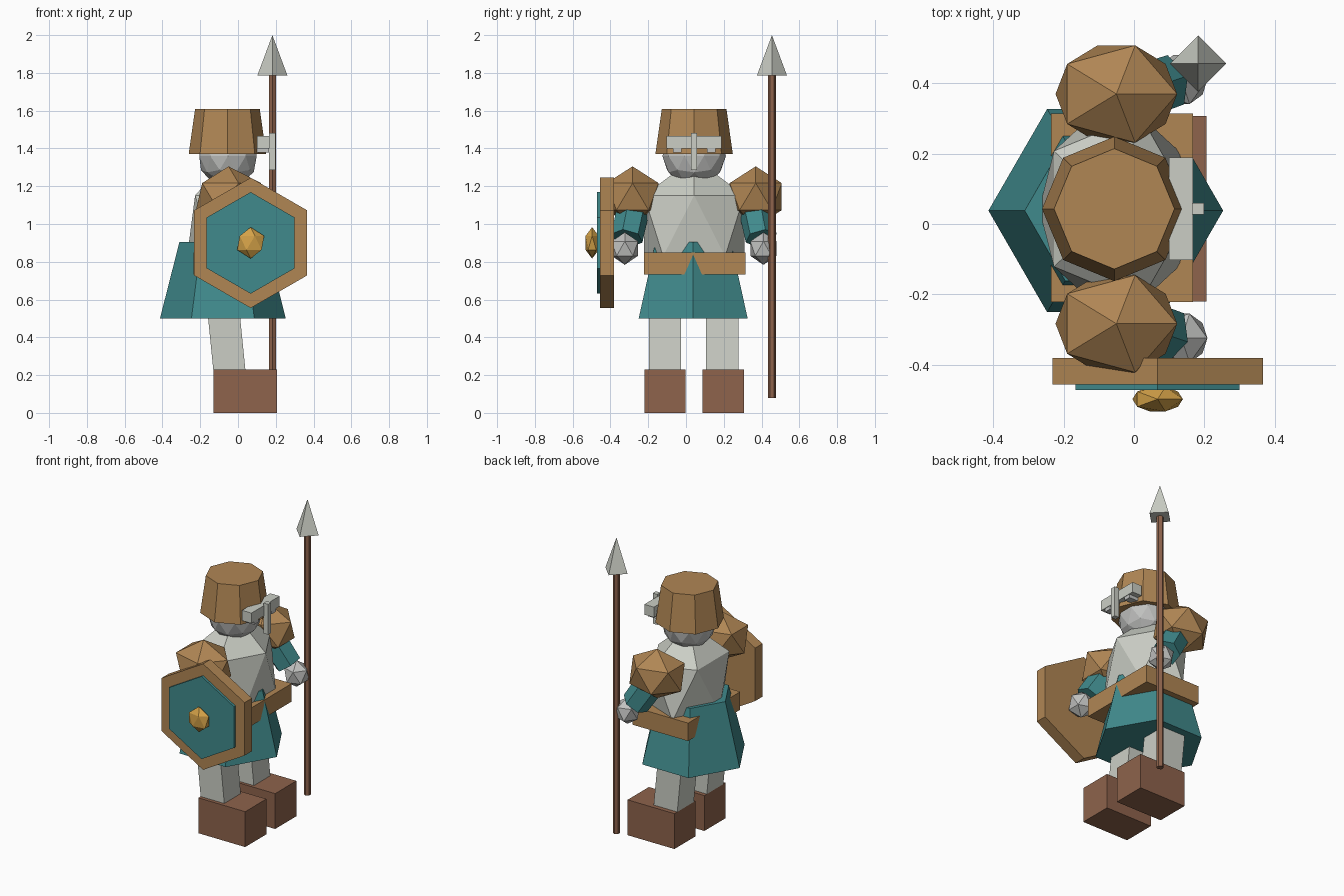
import bpy, bmesh, math
from mathutils import Vector, Matrix

if "Cube" in bpy.data.objects:
    bpy.data.objects.remove(bpy.data.objects["Cube"])

CY = 0.043  # body symmetry plane


def material(name, rgb):
    m = bpy.data.materials.new(name)
    lin = [((c / 255 + 0.055) / 1.055) ** 2.4 for c in rgb]
    m.diffuse_color = (*lin, 1)
    m.use_nodes = True
    m.node_tree.nodes["Principled BSDF"].inputs["Base Color"].default_value = m.diffuse_color
    return m


LEATHER = material("tan_leather", (176, 134, 84))
TEAL = material("teal_cloth", (64, 138, 140))
BROWN = material("brown_wood", (142, 99, 76))
STEEL = material("pale_steel", (203, 206, 197))
SKIN = material("grey_skin", (193, 194, 192))
GOLD = material("gold", (212, 162, 72))


def finish(name, bm, mat, matrix):
    bm.transform(matrix)
    bmesh.ops.recalc_face_normals(bm, faces=bm.faces)
    me = bpy.data.meshes.new(name)
    bm.to_mesh(me)
    bm.free()
    me.materials.append(mat)
    ob = bpy.data.objects.new(name, me)
    bpy.context.collection.objects.link(ob)
    return ob


def box(name, mat, x, y, z):
    """Box from (min, max) ranges."""
    bm = bmesh.new()
    bmesh.ops.create_cube(bm, size=1)
    c = Vector([(a + b) / 2 for a, b in (x, y, z)])
    s = [b - a for a, b in (x, y, z)]
    return finish(name, bm, mat, Matrix.Translation(c) @ Matrix.Diagonal((*s, 1)))


def ball(name, mat, c, s, sub=1):
    """Faceted ball with centre and radii."""
    bm = bmesh.new()
    bmesh.ops.create_icosphere(bm, subdivisions=sub, radius=1)
    return finish(name, bm, mat, Matrix.Translation(c) @ Matrix.Diagonal((*s, 1)))


def cone(name, mat, a, b, r1, r2, n, turn=0.0):
    """Prism or cone running from a to b with n sides."""
    a, b = Vector(a), Vector(b)
    d = b - a
    bm = bmesh.new()
    bmesh.ops.create_cone(bm, cap_ends=True, segments=n, radius1=r1, radius2=r2, depth=d.length)
    rot = Matrix.Identity(4) if d.normalized().z > 0.999 else d.to_track_quat('Z', 'Y').to_matrix().to_4x4()
    return finish(name, bm, mat, Matrix.Translation((a + b) / 2) @ rot @ Matrix.Rotation(turn, 4, 'Z'))


# Body, facing +x
ball("torso", STEEL, (-0.05, CY, 0.99), (0.245, 0.312, 0.36))
cone("skirt", TEAL, (-0.08, CY - 0.005, 0.5), (-0.08, CY - 0.005, 0.905), 0.333, 0.23, 6, math.pi / 6)
box("belt", LEATHER, (-0.235, 0.167), (-0.222, 0.314), (0.733, 0.85))

# Head and helmet
ball("head", SKIN, (-0.053, CY, 1.36), (0.16, 0.168, 0.165), 2)
cone("helmet", LEATHER, (-0.056, CY, 1.37), (-0.056, CY, 1.61), 0.205, 0.171, 8)
box("brow_guard", STEEL, (0.1, 0.168), (CY - 0.145, CY + 0.145), (1.4, 1.467))
box("nose_guard", STEEL, (0.165, 0.198), (CY - 0.016, CY + 0.016), (1.285, 1.483))

# Limbs, one set on each side
for side, s in (("left", 1), ("right", -1)):
    ball(side + "_shoulder", LEATHER, (-0.05, CY + s * 0.326, 1.145), (0.193, 0.162, 0.16))
    cone(side + "_arm", TEAL, (-0.05, CY + s * 0.31, 1.145), (0.085, CY + s * 0.355, 0.925), 0.09, 0.085, 6)
    ball(side + "_hand", SKIN, (0.135, CY + s * 0.367, 0.87), (0.082, 0.082, 0.086))
    y = CY - 0.003 + s * 0.152
    leg = box(side + "_leg", STEEL, (-0.085, 0.085), (y - 0.085, y + 0.085), (0.15, 0.66))
    for v in leg.data.vertices:  # legs lean slightly back at the top
        v.co.x += -0.073 - 0.1 * (v.co.z - 0.5)
    y = CY + s * 0.153 + 0.001 * s
    box(side + "_boot", BROWN, (-0.131, 0.206), (y - 0.109, y + 0.109), (0, 0.23))
    y = CY + s * 0.09
    box(side + "_eye", SKIN, (0.1, 0.165), (y - 0.022, y + 0.022), (1.378, 1.402))

# Shield
SX, SZ = 0.067, 0.9


def hex_plate(name, mat, y0, y1, r):
    bm = bmesh.new()
    pts = [bm.verts.new((SX + r * math.sin(k * math.pi / 3), y0, SZ + r * math.cos(k * math.pi / 3)))
           for k in range(6)]
    face = bm.faces.new(pts)
    ext = bmesh.ops.extrude_face_region(bm, geom=[face], use_keep_orig=True)
    for v in ext["geom"]:
        if isinstance(v, bmesh.types.BMVert):
            v.co.y = y1
    return finish(name, bm, mat, Matrix.Identity(4))


hex_plate("shield", LEATHER, -0.38, -0.455, 0.345)
hex_plate("shield_panel", TEAL, -0.45, -0.471, 0.269)
ball("shield_boss", GOLD, (SX, -0.497, SZ), (0.08, 0.041, 0.083))

# Spear
cone("spear_shaft", BROWN, (0.182, 0.455, 0.08), (0.182, 0.455, 1.8), 0.022, 0.022, 6)
cone("spear_head", STEEL, (0.182, 0.455, 1.785), (0.182, 0.455, 2.0), 0.08, 0.0, 4)
